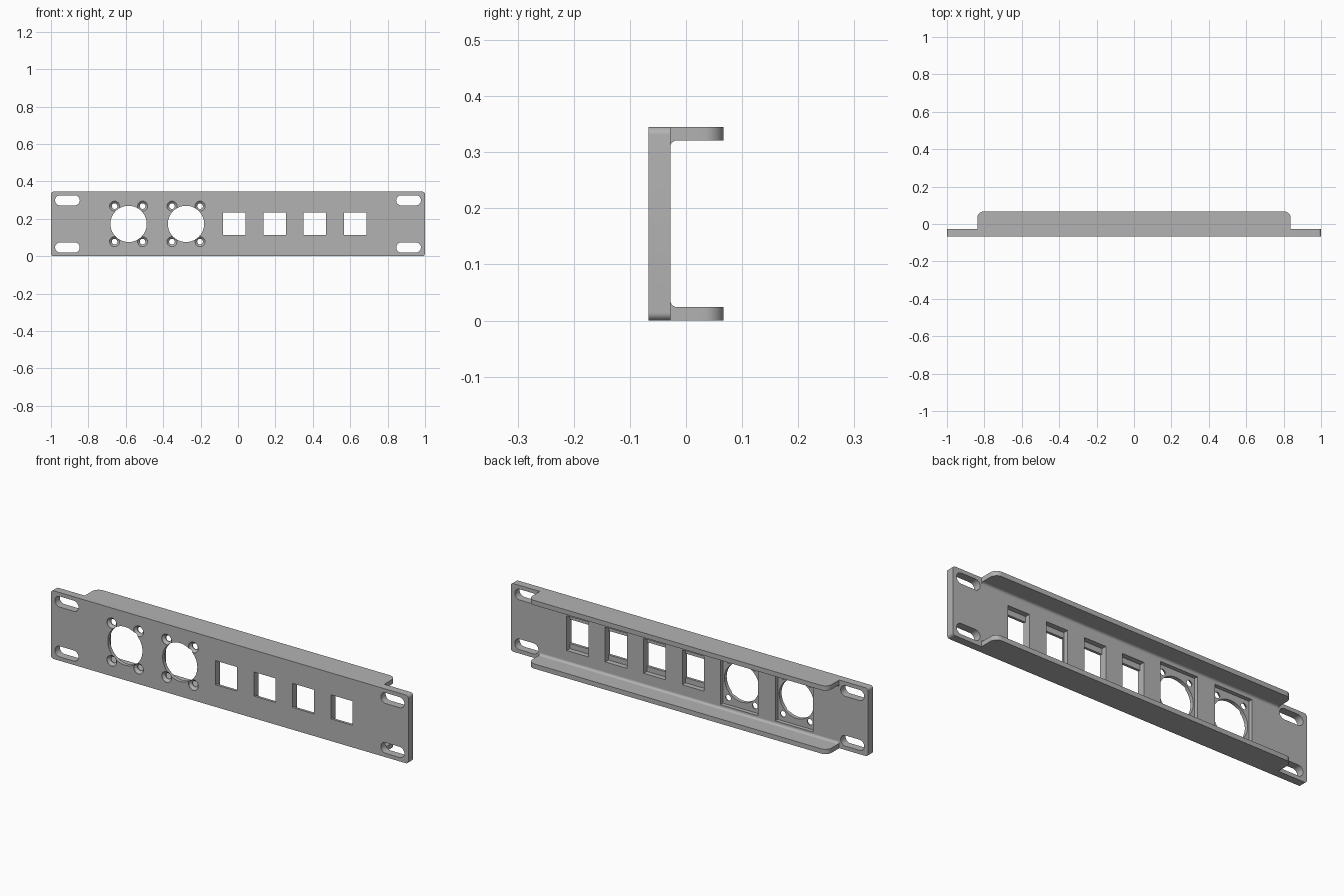
import bpy
import bmesh
from math import cos, sin, pi, radians

if "Cube" in bpy.data.objects:
    bpy.data.objects.remove(bpy.data.objects["Cube"])

W, H = 1.0, 0.345             # half width and height of the faceplate
FRONT, BACK, REAR = -0.067, -0.028, 0.067
MID = H / 2
LIP, FLANGE_X = 0.024, 0.838  # flange thickness and half length

grey = bpy.data.materials.new("painted grey")
grey.use_nodes = True
grey.diffuse_color = (0.45, 0.45, 0.45, 1)
grey.node_tree.nodes["Principled BSDF"].inputs["Base Color"].default_value = grey.diffuse_color


def arc(cx, cy, r, start, end, steps=8):
    return [(cx + r * cos(radians(start + (end - start) * i / steps)),
             cy + r * sin(radians(start + (end - start) * i / steps)))
            for i in range(steps + 1)]


def rounded(cx, cy, hx, hy, r, steps=8):
    """Outline of a rounded rectangle."""
    pts = []
    for k, (sx, sy) in enumerate([(1, 1), (-1, 1), (-1, -1), (1, -1)]):
        pts += arc(cx + sx * (hx - r), cy + sy * (hy - r), r, 90 * k, 90 * k + 90, steps)
    return pts


def rect(cx, cy, hx, hy):
    return [(cx + hx, cy + hy), (cx - hx, cy + hy), (cx - hx, cy - hy), (cx + hx, cy - hy)]


def loft(name, rings):
    """Closed solid through matching rings of 3D points."""
    bm = bmesh.new()
    loops = [[bm.verts.new(p) for p in ring] for ring in rings]
    n = len(loops[0])
    for a, b in zip(loops, loops[1:]):
        for i in range(n):
            j = (i + 1) % n
            bm.faces.new((a[i], a[j], b[j], b[i]))
    bm.faces.new(loops[0])
    bm.faces.new(loops[-1])
    bmesh.ops.remove_doubles(bm, verts=bm.verts, dist=1e-5)
    bmesh.ops.recalc_face_normals(bm, faces=bm.faces)
    mesh = bpy.data.meshes.new(name)
    bm.to_mesh(mesh)
    bm.free()
    mesh.materials.append(grey)
    obj = bpy.data.objects.new(name, mesh)
    bpy.context.collection.objects.link(obj)
    return obj


def along_y(name, outline, y0, y1):
    return loft(name, [[(x, y, z) for x, z in outline] for y in (y0, y1)])


def smooth(obj):
    bpy.ops.object.select_all(action='DESELECT')
    obj.select_set(True)
    bpy.context.view_layer.objects.active = obj
    bpy.ops.object.shade_smooth_by_angle(angle=radians(30))


def cut(target, cutter):
    mod = target.modifiers.new("cut", 'BOOLEAN')
    mod.operation, mod.solver, mod.object = 'DIFFERENCE', 'EXACT', cutter
    bpy.context.view_layer.objects.active = target
    bpy.ops.object.modifier_apply(modifier=mod.name)
    bpy.data.objects.remove(cutter)


# Faceplate
panel = along_y("faceplate", rounded(0, MID, W, MID, 0.014), FRONT, BACK)
THRU = (FRONT - 0.02, BACK + 0.02)

# Mounting slots in the four corners
for sx in (-1, 1):
    for sz in (-1, 1):
        slot = rounded(sx * 0.912, MID + sz * 0.126, 0.066, 0.027, 0.027)
        cut(panel, along_y("slot_cutter", slot, *THRU))

# Round connector openings: rear recess, main hole, countersunk screw holes
for cx in (-0.585, -0.278):
    cut(panel, along_y("recess_cutter", rect(cx, MID, 0.105, 0.13), BACK - 0.02, THRU[1]))
    cut(panel, along_y("round_cutter", arc(cx, MID, 0.097, 0, 360, 64)[:-1], *THRU))
    for sx in (-1, 1):
        for sz in (-1, 1):
            steps = [(0.027, THRU[0]), (0.027, FRONT + 0.002), (0.015, FRONT + 0.014), (0.015, THRU[1])]
            rings = [[(x, y, z) for x, z in
                      arc(cx + sx * 0.075, MID + sz * 0.095, r, 0, 360, 24)[:-1]]
                     for r, y in steps]
            cut(panel, loft("screw_cutter", rings))

# Square jack openings with taller rear pockets
for i in range(4):
    cx = -0.02 + i * 0.2157
    cut(panel, along_y("jack_cutter", rect(cx, 0.173, 0.06, 0.061), *THRU))
    cut(panel, along_y("pocket_cutter", rect(cx, 0.174, 0.0605, 0.088), BACK - 0.026, THRU[1]))
smooth(panel)

# Rear flanges with rounded outer corners, and the fillets joining them
R = 0.035
plan = ([(FLANGE_X, BACK)] + arc(FLANGE_X - R, REAR - R, R, 0, 90)
        + arc(R - FLANGE_X, REAR - R, R, 90, 180) + [(-FLANGE_X, BACK)])
F = 0.012
for name, base, sign in (("lower", 0, 1), ("upper", H, -1)):
    inner = base + sign * LIP
    smooth(loft(name + "_flange", [[(x, y, z) for x, y in plan] for z in (base, inner)]))
    section = [(BACK, 0)] + arc(BACK + F, F, F, 270, 180)
    smooth(loft(name + "_fillet", [[(x, y, inner + sign * z) for y, z in section]
                                   for x in (-FLANGE_X, FLANGE_X)]))
